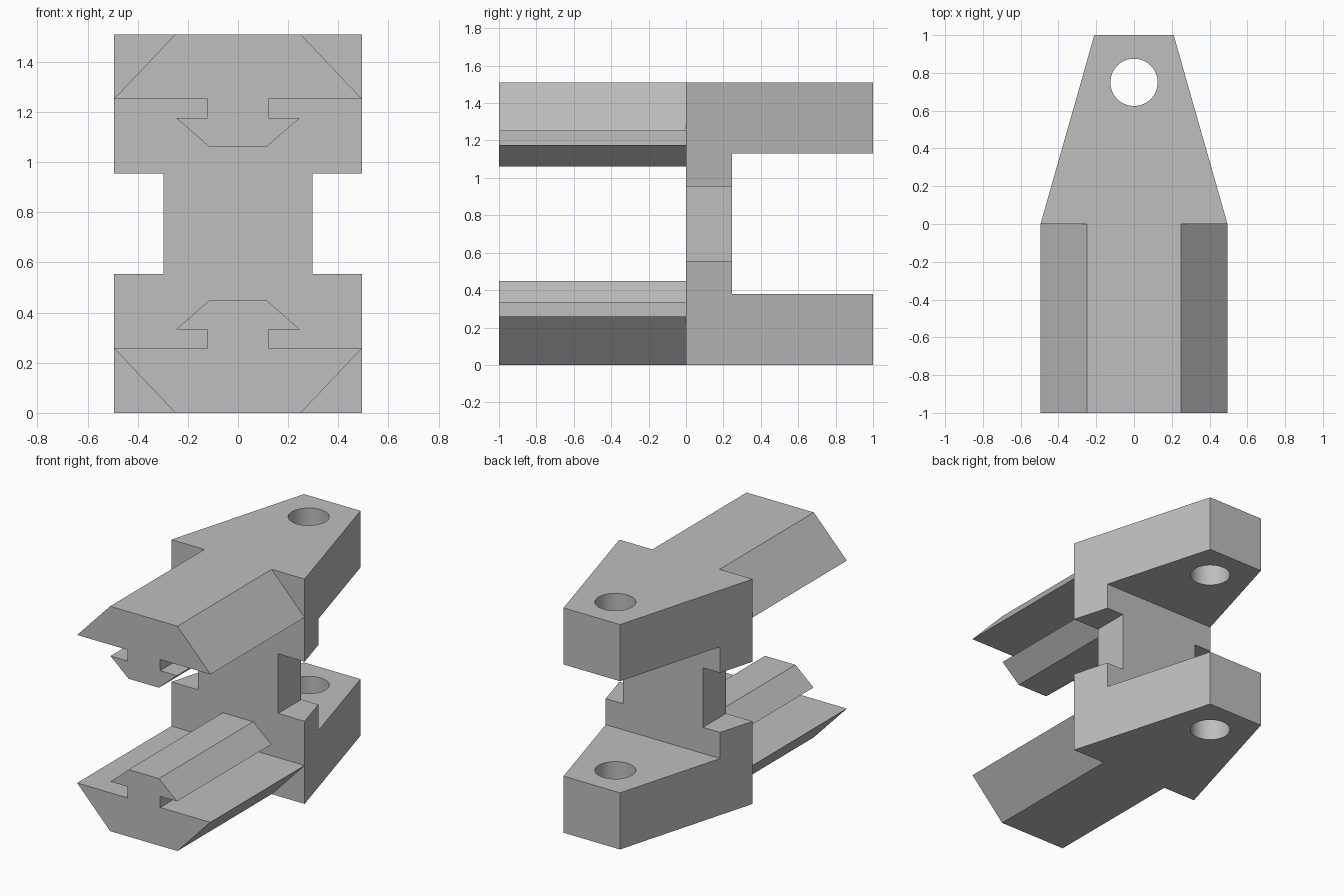
import bpy, bmesh, math
from mathutils import Vector

cube = bpy.data.objects.get("Cube")
if cube:
    bpy.data.objects.remove(cube, do_unlink=True)

HEIGHT = 1.51

grey = bpy.data.materials.new("plain grey")
grey.use_nodes = True
grey.diffuse_color = (0.52, 0.52, 0.52, 1)
grey.node_tree.nodes["Principled BSDF"].inputs["Base Color"].default_value = (0.52, 0.52, 0.52, 1)


def prism(name, points, depth):
    """Extrude a closed 3D outline along a depth vector."""
    bm = bmesh.new()
    face = bm.faces.new([bm.verts.new(p) for p in points])
    extruded = bmesh.ops.extrude_face_region(bm, geom=[face])
    moved = [g for g in extruded["geom"] if isinstance(g, bmesh.types.BMVert)]
    bmesh.ops.translate(bm, verts=moved, vec=Vector(depth))
    bmesh.ops.recalc_face_normals(bm, faces=bm.faces)
    mesh = bpy.data.meshes.new(name)
    bm.to_mesh(mesh)
    bm.free()
    mesh.materials.append(grey)
    obj = bpy.data.objects.new(name, mesh)
    bpy.context.collection.objects.link(obj)
    return obj


def box(name, x0, x1, y0, y1, z0, z1):
    return prism(name, [(x0, y0, z0), (x1, y0, z0), (x1, y1, z0), (x0, y1, z0)],
                 (0, 0, z1 - z0))


def cut(target, cutter):
    """Subtract a cutter, apply the result and remove the cutter."""
    cutter.hide_render = True
    bpy.context.view_layer.objects.active = target
    mod = target.modifiers.new("cut", "BOOLEAN")
    mod.operation = "DIFFERENCE"
    mod.solver = "EXACT"
    mod.object = cutter
    bpy.ops.object.modifier_apply(modifier=mod.name)
    bpy.data.objects.remove(cutter, do_unlink=True)


# Tapered body with a rear slot that leaves two lugs
body = prism("clevis_body",
             [(-0.495, 0, 0), (0.495, 0, 0), (0.21, 1, 0), (-0.21, 1, 0)],
             (0, 0, HEIGHT))
cut(body, box("rear_slot", -1, 1, 0.245, 1.2, 0.38, 1.13))

# Side notches in the web
for side in (-1, 1):
    cut(body, box("side_notch", side * 0.298, side * 0.8, -0.2, 0.5, 0.555, 0.955))

# Pin hole through both lugs
ring = [(0.125 * math.cos(i * math.tau / 64), 0.75 + 0.125 * math.sin(i * math.tau / 64), -0.2)
        for i in range(64)]
cut(body, prism("pin_hole", ring, (0, 0, 2)))

# Matching rails: bevelled base, neck and dovetail head
half = [(0.25, 0), (0.495, 0.258), (0.122, 0.258), (0.122, 0.333), (0.247, 0.333), (0.113, 0.45)]
outline = half + [(-x, z) for x, z in reversed(half)]
lower = prism("lower_rail", [(x, -1, z) for x, z in outline], (0, 1, 0))
upper = prism("upper_rail", [(x, -1, HEIGHT - z) for x, z in outline], (0, 1, 0))

# Smooth the bore while keeping hard edges
bpy.ops.object.select_all(action="DESELECT")
body.select_set(True)
bpy.context.view_layer.objects.active = body
bpy.ops.object.shade_smooth_by_angle(angle=math.radians(30))
